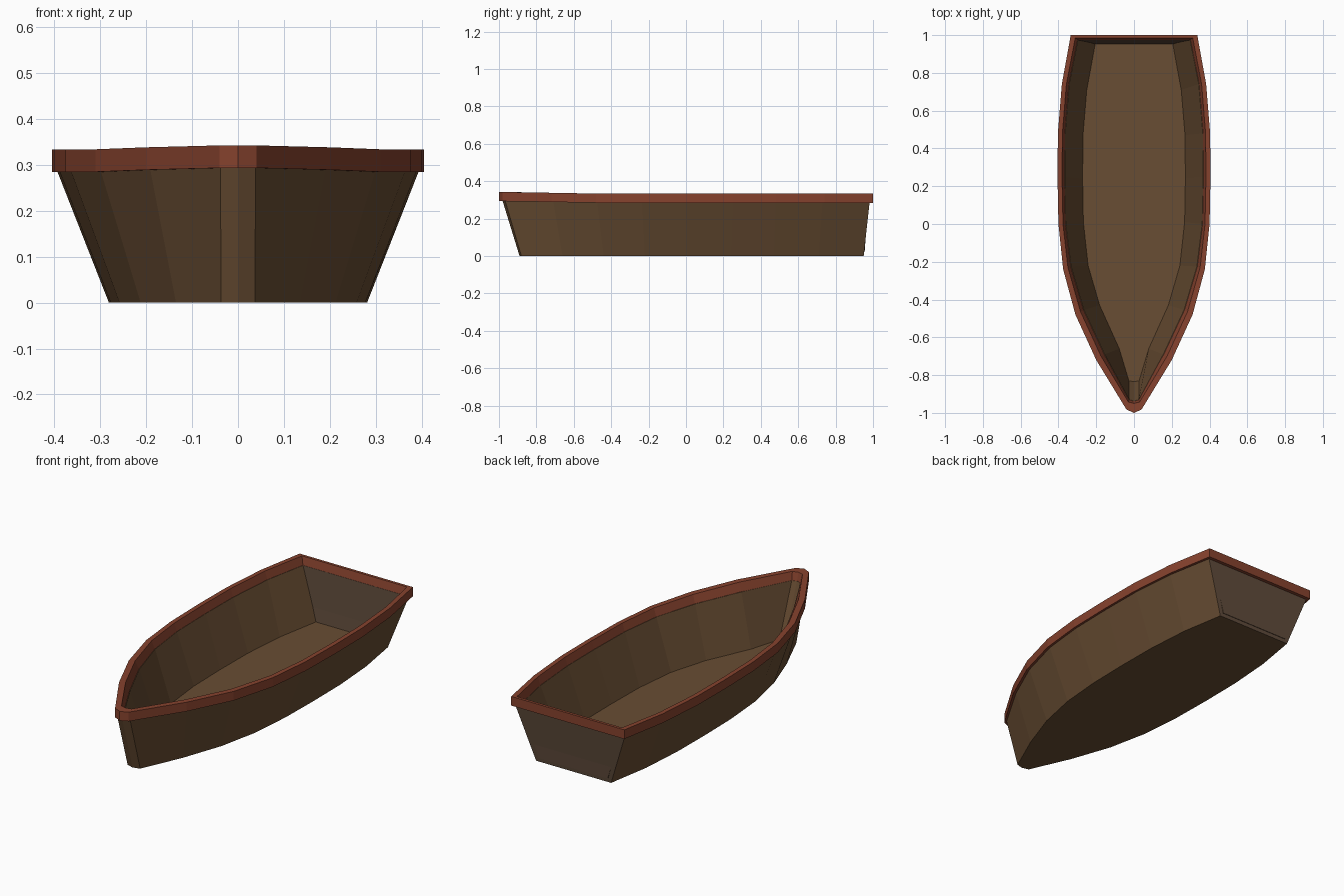
import bpy, bmesh

if "Cube" in bpy.data.objects:
    bpy.data.objects.remove(bpy.data.objects["Cube"])


def material(name, rgb):
    m = bpy.data.materials.new(name)
    m.diffuse_color = (*rgb, 1)
    m.use_nodes = True
    m.node_tree.nodes["Principled BSDF"].inputs["Base Color"].default_value = m.diffuse_color
    return m


WOOD = material("brown_wood", (0.14, 0.075, 0.033))
TRANSOM = material("dark_wood", (0.115, 0.07, 0.043))
TRIM = material("red_trim", (0.24, 0.055, 0.027))

# Half outlines (x, y) from the bow centre to the stern corner
RIM_OUT = [(0, -1), (.04, -.982), (.2, -.72), (.31, -.48), (.375, -.24), (.4, 0),
           (.405, .25), (.403, .48), (.382, .74), (.335, 1)]
RIM_IN = [(0, -.95), (.03, -.942), (.175, -.7), (.283, -.465), (.35, -.23), (.376, 0),
          (.381, .25), (.379, .48), (.358, .74), (.311, .985)]
RIM_LOW = [(0, -.937), (.025, -.93), (.155, -.69), (.265, -.455), (.333, -.225), (.361, 0),
           (.366, .25), (.364, .48), (.343, .74), (.297, .974)]
HULL_TOP = [(0, -.982), (.038, -.968), (.192, -.71), (.3, -.475), (.365, -.235), (.39, 0),
            (.395, .25), (.393, .48), (.372, .73), (.326, .982)]
HULL_LOW = [(0, -.89), (.037, -.88), (.135, -.66), (.212, -.44), (.258, -.22), (.277, .01),
            (.281, .24), (.279, .47), (.262, .71), (.222, .95)]
FLOOR = [(0, -.835), (.027, -.83), (.078, -.66), (.182, -.43), (.243, -.22), (.268, .01),
         (.272, .24), (.27, .47), (.25, .71), (.205, .955)]


def sheer(y):
    # slight rise toward the bow
    return .009 * min(1, max(0, (-y - .45) / .5))


def build(name, layers, mats, caps, closed):
    """Loft mirrored outlines; layers are (half outline, z, follow sheer)."""
    bm = bmesh.new()
    rings = []
    for half, z, rise in layers:
        pts = half + [(-x, y) for x, y in reversed(half[1:])]
        rings.append([bm.verts.new((x, y, z + (sheer(y) if rise else 0))) for x, y in pts])
    n = len(rings[0])
    stern = len(layers[0][0]) - 1
    pairs = list(zip(rings, rings[1:] + rings[:1]))
    for a, b in pairs if closed else pairs[:-1]:
        for i in range(n):
            j = (i + 1) % n
            f = bm.faces.new((a[i], a[j], b[j], b[i]))
            f.material_index = len(mats) - 1 if i == stern else 0
    if caps:
        bm.faces.new(rings[0])
        bm.faces.new(rings[-1])
    bmesh.ops.recalc_face_normals(bm, faces=bm.faces)
    me = bpy.data.meshes.new(name)
    bm.to_mesh(me)
    bm.free()
    for m in mats:
        me.materials.append(m)
    ob = bpy.data.objects.new(name, me)
    bpy.context.collection.objects.link(ob)


# Hollow hull with flat bottom, raked bow and transom
build("hull", [(HULL_LOW, 0, False), (HULL_TOP, .29, True),
               (RIM_LOW, .29, True), (FLOOR, .02, False)], [WOOD, TRANSOM], True, False)

# Gunwale band around the top edge
build("gunwale", [(RIM_OUT, .284, True), (RIM_OUT, .333, True),
                  (RIM_IN, .333, True), (RIM_LOW, .284, True)], [TRIM], False, True)
